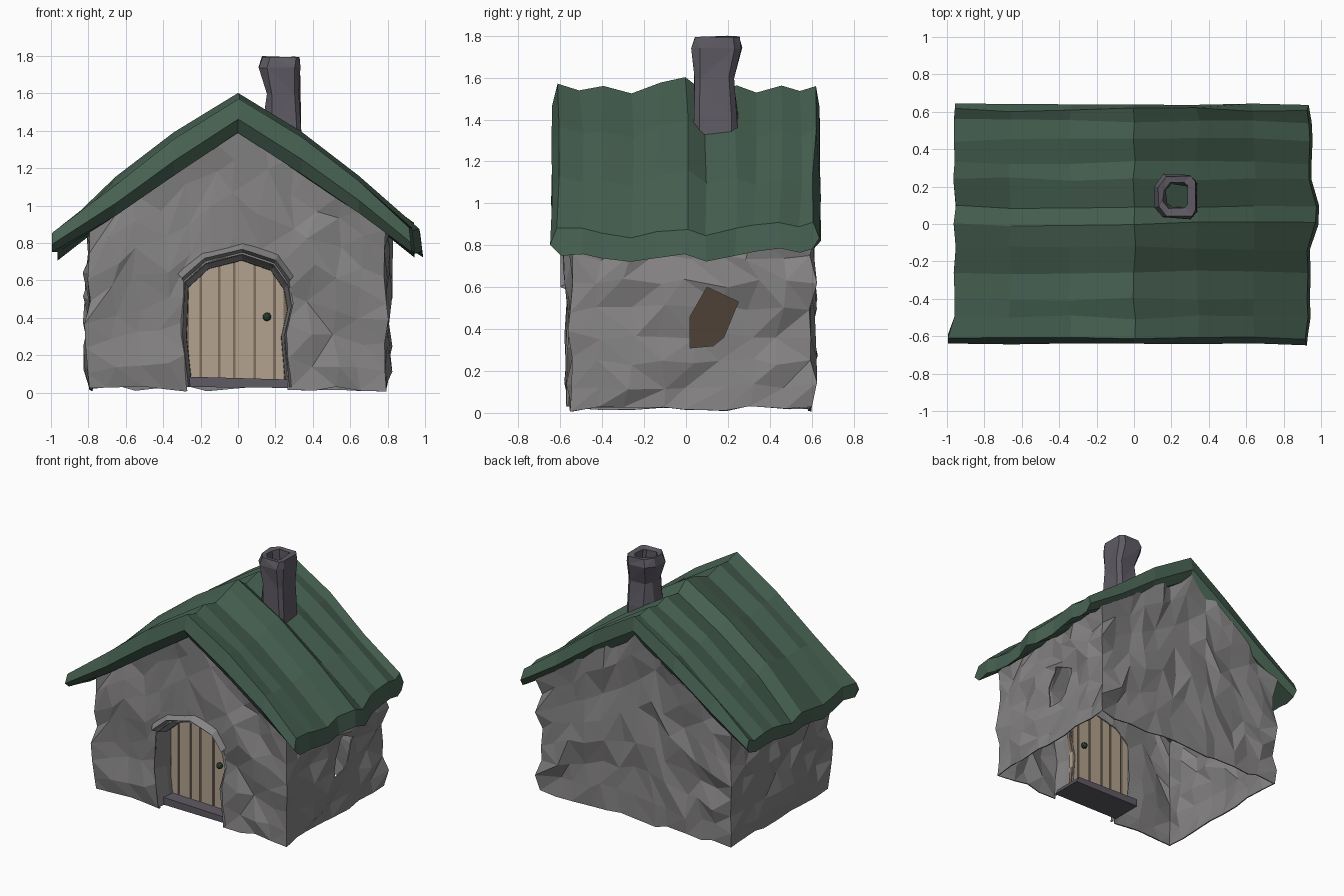
import bpy, bmesh, math, random
from mathutils import Vector

if "Cube" in bpy.data.objects:
    bpy.data.objects.remove(bpy.data.objects["Cube"])

random.seed(5)
J = lambda a: random.uniform(-a, a)


def material(name, rgb):
    m = bpy.data.materials.new(name)
    m.diffuse_color = (*rgb, 1)
    m.use_nodes = True
    m.node_tree.nodes["Principled BSDF"].inputs["Base Color"].default_value = m.diffuse_color
    return m


STONE = material("grey_stone", (0.235, 0.227, 0.227))
GREEN = material("green_thatch", (0.062, 0.118, 0.083))
SLATE = material("dark_slate", (0.112, 0.103, 0.126))
WOOD = material("pale_wood", (0.45, 0.36, 0.275))
GROOVE = material("mid_wood", (0.22, 0.155, 0.11))
BROWN = material("dark_wood", (0.075, 0.052, 0.038))
KNOB = material("knob_green", (0.02, 0.05, 0.03))


def finish(name, bm, mat):
    bmesh.ops.recalc_face_normals(bm, faces=bm.faces[:])
    me = bpy.data.meshes.new(name)
    bm.to_mesh(me)
    bm.free()
    me.materials.append(mat)
    ob = bpy.data.objects.new(name, me)
    bpy.context.collection.objects.link(ob)
    return ob


def prism(name, pts, place, a, b, mat):
    """Extrude a 2D outline from depth a to depth b."""
    bm = bmesh.new()
    lo = [bm.verts.new(place(p, a)) for p in pts]
    hi = [bm.verts.new(place(p, b)) for p in pts]
    bm.faces.new(lo)
    bm.faces.new(hi)
    for i in range(len(pts)):
        k = (i + 1) % len(pts)
        bm.faces.new((lo[i], lo[k], hi[k], hi[i]))
    return finish(name, bm, mat)


def skin(bm, rows, closed):
    """Join rows of verts with triangles on random diagonals."""
    for r, s in zip(rows, rows[1:]):
        n = len(r)
        for i in range(n if closed else n - 1):
            k = (i + 1) % n
            a, b, c, d = r[i], r[k], s[k], s[i]
            if random.random() < 0.5:
                bm.faces.new((a, b, c)), bm.faces.new((a, c, d))
            else:
                bm.faces.new((a, b, d)), bm.faces.new((b, c, d))


along_y = lambda p, d: Vector((p[0], d, p[1]))
along_x = lambda p, d: Vector((d, p[0], p[1]))

# Rough stone walls: one perimeter loop raised to the gable height
X, Y0, Y1, NX, NY, NZ = 0.8, -0.56, 0.605, 12, 8, 7
loop = [(-X + 2 * X * i / NX, Y0, 0, -1) for i in range(NX)]
loop += [(X, Y0 + (Y1 - Y0) * i / NY, 1, 0) for i in range(NY)]
loop += [(X - 2 * X * i / NX, Y1, 0, 1) for i in range(NX)]
loop += [(-X, Y1 - (Y1 - Y0) * i / NY, -1, 0) for i in range(NY)]
bm = bmesh.new()
rows = []
for k in range(NZ + 1):
    row = []
    for x, y, nx, ny in loop:
        corner = abs(x) == X and y in (Y0, Y1)
        t = 0 if corner else 0.035
        top = 1.46 - 0.74 * abs(x)
        z = 0.02 + J(0.014) if k == 0 else top * k / NZ + (J(0.026 * top) if k < NZ else 0)
        near_door = ny < 0 and abs(x) < 0.36 and z < 0.8
        o = -0.012 + J(0.008) if k == 0 else J(0.01 if near_door else 0.031)
        if corner:
            nx, ny = math.copysign(0.7, x), math.copysign(0.7, y)
        row.append(bm.verts.new((x + nx * o + abs(ny) * J(t),
                                 y + ny * o + abs(nx) * J(t), z)))
    rows.append(row)
skin(bm, rows, True)
walls = finish("stone_walls", bm, STONE)

# Door and window openings cut through the wall skin
arch = [(-0.25, 0.03), (-0.28, 0.3), (-0.27, 0.57), (-0.16, 0.67), (0.02, 0.715),
        (0.18, 0.66), (0.25, 0.56), (0.27, 0.45), (0.235, 0.3), (0.26, 0.03)]
grow = lambda s: [(x * s, z * (1 + (s - 1) * 0.6) if z > 0.1 else z) for x, z in arch]
outer = grow(1.05)
cut_arch = [(outer[0][0], -0.1)] + outer[1:-1] + [(outer[-1][0], -0.1)]
hole = [(0.02, 0.46), (0.10, 0.60), (0.25, 0.53), (0.18, 0.36), (0.13, 0.32), (0.02, 0.31)]
cutters = [prism("door_cutter", cut_arch, along_y, -0.8, -0.4, STONE),
           prism("window_cutter", hole, along_x, 0.6, 1.0, STONE)]
sol = walls.modifiers.new("thickness", 'SOLIDIFY')
sol.thickness, sol.offset = 0.008, -1
for c in cutters:
    c.hide_render = True
    b = walls.modifiers.new("opening", 'BOOLEAN')
    b.object, b.operation, b.solver = c, 'DIFFERENCE', 'EXACT'
ev = walls.evaluated_get(bpy.context.evaluated_depsgraph_get())
cut_mesh = bpy.data.meshes.new_from_object(ev)
walls.modifiers.clear()
walls.data = cut_mesh
for c in cutters:
    bpy.data.objects.remove(c)

# Stone reveal leading from the wall face back to the door
bm = bmesh.new()
rows = [[bm.verts.new((x, y + J(0.006), z)) for x, z in grow(s)]
        for s, y in ((1.1, -0.556), (1.06, -0.57), (0.985, -0.46), (0.97, -0.375))]
skin(bm, rows, False)
finish("door_reveal", bm, STONE)

# Overhanging stones over the top of the doorway
bm = bmesh.new()
rows = [[bm.verts.new((x, y, z)) for x, z in grow(s)[2:7]]
        for s, y in ((1.2, -0.555), (1.12, -0.6), (0.98, -0.475))]
skin(bm, rows, False)
finish("door_hood", bm, STONE)

# Doorstep
step = [(-0.265, 0.03), (-0.26, 0.085), (0.27, 0.07), (0.295, 0.025)]
prism("doorstep", step, along_y, -0.515, -0.28, SLATE)


# Door: planks clipped to the arch, over a darker backing that shows as grooves
def arch_height(x):
    for (x0, z0), (x1, z1) in zip(arch[2:6], arch[3:7]):
        if x0 <= x <= x1:
            return z0 + (z1 - z0) * (x - x0) / (x1 - x0)
    return 0.57


edges = [-0.27, -0.2, -0.1, -0.02, 0.09, 0.195, 0.25]
for a, b in zip(edges, edges[1:]):
    a, b = a + 0.007, b - 0.007
    m = (a + b) / 2
    pts = [(a, 0.06), (b, 0.06), (b, arch_height(b)), (m, arch_height(m)), (a, arch_height(a))]
    prism("door_plank", pts, along_y, -0.42, -0.38, WOOD)
prism("door_backing", arch, along_y, -0.412, -0.388, GROOVE)

# Round door knobs, outside and inside
for y in (-0.44, -0.36):
    bm = bmesh.new()
    bmesh.ops.create_icosphere(bm, subdivisions=2, radius=0.023)
    bmesh.ops.translate(bm, verts=bm.verts[:], vec=(0.155, y, 0.405))
    finish("door_knob", bm, KNOB)

# Dark wooden panel standing behind the window
panel = [(0.0, 0.30), (0.27, 0.30), (0.27, 0.615), (0.0, 0.615)]
prism("inner_panel", panel, along_x, 0.49, 0.498, BROWN)

# Roof: profile swept along y; stations give y, ridge lift, eave drop, tip shifts
prof = [(-0.965, 0.85), (-0.66, 1.11), (-0.34, 1.35), (0.0, 1.56),
        (0.34, 1.35), (0.64, 1.12), (0.93, 0.88)]
under = [(0.945, 0.755), (0.64, 0.96), (0.34, 1.165), (0.0, 1.39),
         (-0.34, 1.165), (-0.66, 0.95), (-0.965, 0.75)]
stations = [(-0.61, 0.01, 0.0, -0.015), (-0.50, -0.02, 0.0, 0.0), (-0.40, -0.005, -0.02, -0.005),
            (-0.26, -0.035, -0.04, 0.0), (-0.13, 0.015, -0.015, -0.005), (0.0, 0.045, 0.0, 0.04),
            (0.09, -0.03, -0.035, 0.045), (0.24, 0.0, 0.0, 0.005), (0.33, -0.03, 0.015, 0.005),
            (0.45, 0.0, 0.025, 0.01), (0.55, -0.025, 0.01, 0.005), (0.61, 0.0, 0.03, -0.005)]
bm = bmesh.new()
rows = []
for y, lift, drop, tip in stations:
    end = abs(y) > 0.6
    left = -0.03 if y < -0.6 else 0.005 + J(0.01)
    row = []
    for n, (x, z) in enumerate(prof + under):
        eave = abs(x) > 0.9
        dz = (drop if eave else lift) if n < 7 else drop * eave
        dx = (tip if x > 0 else left) if eave else J(0.012)
        dy = J(0.012) - (0 if n < 7 else math.copysign(0.012, y) * end)
        row.append(bm.verts.new((x + dx, y + dy, z + dz + J(0.006))))
    rows.append(row)
for r, s in zip(rows, rows[1:]):
    for i in range(14):
        k = (i + 1) % 14
        bm.faces.new((r[i], r[k], s[k], s[i]))
# Bulging roof ends, with a nose line between top and underside
for r in (rows[0], rows[-1]):
    side = math.copysign(1, r[0].co.y)
    nose = []
    for i in range(7):
        p = r[i].co.lerp(r[13 - i].co, 0.6)
        p.y = side * (0.645 + J(0.01))
        nose.append(bm.verts.new(p))
    for i in range(6):
        bm.faces.new((r[i], r[i + 1], nose[i + 1], nose[i]))
        bm.faces.new((nose[i], nose[i + 1], r[12 - i], r[13 - i]))
    bm.faces.new((r[0], nose[0], r[13]))
    bm.faces.new((r[6], nose[6], r[7]))
finish("thatch_roof", bm, GREEN)

# Chimney: crooked hollow stack with a flared rim
ring = [(-1, -0.45), (-0.6, -0.95), (0.75, -1), (1, -0.7), (1, 0.75), (0.7, 1), (-0.6, 1), (-1, 0.5)]
levels = [(0.24, 0.14, 0.105, 1.2), (0.237, 0.137, 0.1, 1.42), (0.24, 0.132, 0.09, 1.6),
          (0.222, 0.145, 0.113, 1.74), (0.232, 0.147, 0.1, 1.795),
          (0.225, 0.15, 0.066, 1.79), (0.235, 0.145, 0.06, 1.5)]
bm = bmesh.new()
rows = [[bm.verts.new((cx + u * r + J(0.007), cy + v * r * 1.05 + J(0.007), z + J(0.006)))
         for u, v in ring] for cx, cy, r, z in levels]
skin(bm, rows, True)
finish("chimney", bm, SLATE)
